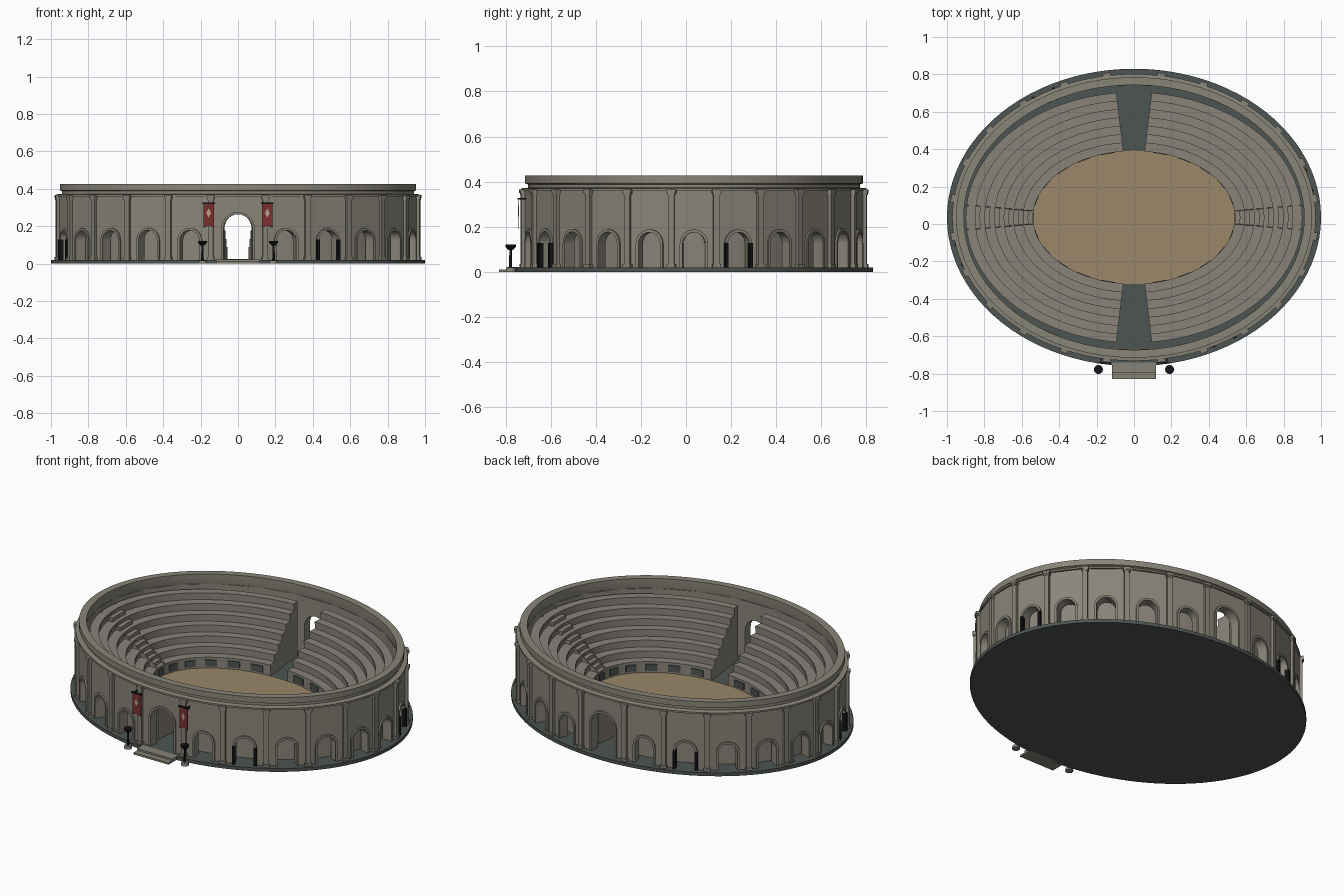
import bpy, bmesh, math
from mathutils import Vector

if "Cube" in bpy.data.objects:
    bpy.data.objects.remove(bpy.data.objects["Cube"])

CY = 0.035          # centre of the ellipse in y
FLOOR = 0.02        # top of the base plate


def material(name, rgb):
    m = bpy.data.materials.new(name)
    m.diffuse_color = (*rgb, 1)
    m.use_nodes = True
    m.node_tree.nodes["Principled BSDF"].inputs["Base Color"].default_value = m.diffuse_color
    return m


STONE = material("wall stone", (0.25, 0.235, 0.19))
TRIM = material("trim stone", (0.24, 0.225, 0.185))
SEAT = material("seat stone", (0.25, 0.23, 0.195))
DARK = material("dark paving", (0.075, 0.09, 0.083))
SAND = material("sand", (0.32, 0.245, 0.14))
IRON = material("black iron", (0.006, 0.006, 0.007))
RED = material("red cloth", (0.20, 0.028, 0.028))
PALE = material("pale emblem", (0.50, 0.36, 0.27))


def finish(bm, name, mat, smooth=False):
    bmesh.ops.remove_doubles(bm, verts=bm.verts, dist=1e-6)
    bmesh.ops.recalc_face_normals(bm, faces=bm.faces)
    me = bpy.data.meshes.new(name)
    bm.to_mesh(me)
    bm.free()
    me.materials.append(mat)
    ob = bpy.data.objects.new(name, me)
    bpy.context.collection.objects.link(ob)
    if smooth:
        me.polygons.foreach_set("use_smooth", [True] * len(me.polygons))
        me.set_sharp_from_angle(angle=math.radians(25))
    return ob


def pt(a, b, deg, z):
    t = math.radians(deg)
    return Vector((a * math.cos(t), CY + b * math.sin(t), z))


def prism(bm, front, back):
    f = [bm.verts.new(p) for p in front]
    k = [bm.verts.new(p) for p in back]
    bm.faces.new(f)
    bm.faces.new(k[::-1])
    n = len(f)
    for i in range(n):
        j = (i + 1) % n
        bm.faces.new((f[j], f[i], k[i], k[j]))


def sweep(bm, profile, d0=0, d1=360, n=96):
    """Sweep a closed (a, b, z) section round the ellipse."""
    full = d1 - d0 >= 360
    rows = [[bm.verts.new(pt(a, b, d0 + (d1 - d0) * i / n, z)) for a, b, z in profile]
            for i in range(n if full else n + 1)]
    m = len(profile)
    for i in range(n):
        r, s = rows[i], rows[(i + 1) % len(rows)]
        for j in range(m):
            k = (j + 1) % m
            bm.faces.new((r[j], s[j], s[k], r[k]))
    if not full:
        bm.faces.new(rows[0])
        bm.faces.new(rows[-1][::-1])


def disc(name, a, b, z0, z1, mat):
    bm = bmesh.new()
    prism(bm, [pt(a, b, i * 3.75, z1) for i in range(96)],
          [pt(a, b, i * 3.75, z0) for i in range(96)])
    return finish(bm, name, mat, True)


def box(bm, o, T, N, u0, u1, n0, n1, z0, z1):
    def quad(n):
        return [o + T * u + N * n + Vector((0, 0, z))
                for u, z in ((u0, z0), (u1, z0), (u1, z1), (u0, z1))]
    prism(bm, quad(n1), quad(n0))


def arch(r, spring, steps=14):
    """Arch outline in (u, z) from left foot to right foot."""
    pts = [(-r, FLOOR)]
    for i in range(steps + 1):
        t = math.pi * (1 - i / steps)
        pts.append((r * math.cos(t), spring + r * math.sin(t)))
    return pts + [(r, FLOOR)]


# base plate and arena floor
disc("base_plate", 1.0, 0.795, 0, FLOOR, DARK)
disc("arena_sand", 0.542, 0.357, 0.01, 0.024, SAND)

# outer wall: 24 flat bays, each with an arch, archivolt and pilaster
WA, WB, IA, IB, TOP = 0.967, 0.762, 0.917, 0.712, 0.366
wall, archivolts, pilasters, posts = (bmesh.new() for _ in range(4))


def edge_angle(k):
    shift = {5: 1.1, 6: -1.1 + 2.2, 17: -1.1, 18: 1.1}
    deg = 7.5 + 15 * k
    return deg + {5: -1.1, 6: 1.1, 17: -1.1, 18: 1.1}.get(k % 24, 0)


for k in range(24):                     # bay k is centred on 15 * k degrees
    d0, d1 = edge_angle(k - 1), edge_angle(k)
    P0, P1 = pt(WA, WB, d0, 0), pt(WA, WB, d1, 0)
    Q0, Q1 = pt(IA, IB, d0, 0), pt(IA, IB, d1, 0)
    L = (P1 - P0).length
    T = (P1 - P0) / L
    N = Vector((T.y, -T.x, 0))
    mid = (P0 + P1) / 2
    gate = k in (6, 18)
    r, spring = (0.077, 0.187) if gate else (0.03 + 0.1 * L, 0.125)
    ring = 0.013
    outline = [(-L / 2, FLOOR)] + arch(r, spring) + [(L / 2, FLOOR), (L / 2, TOP), (-L / 2, TOP)]
    up = Vector((0, 0, 1))
    prism(wall, [P0.lerp(P1, u / L + 0.5) + up * z for u, z in outline],
          [Q0.lerp(Q1, u / L + 0.5) + up * z for u, z in outline])
    band = arch(r + ring, spring) + arch(r, spring)[::-1]
    prism(archivolts, [mid + T * u + N * 0.009 + up * z for u, z in band],
          [mid + T * u - N * 0.004 + up * z for u, z in band])
    if k in (1, 8, 13, 20):             # iron posts beside four arches
        for s in (-1, 1):
            c = s * (r + ring / 2)
            box(posts, mid, T, N, c - 0.008, c + 0.008, -0.01, 0.016, FLOOR, 0.128)
    # pilaster at the far edge of the bay
    t = math.radians(d1)
    PN = Vector((math.cos(t) / WA, math.sin(t) / WB, 0)).normalized()
    PT = Vector((-PN.y, PN.x, 0))
    for w, d, z0, z1 in ((0.014, 0.014, FLOOR, TOP), (0.019, 0.019, FLOOR, 0.035),
                         (0.017, 0.017, 0.34, 0.35), (0.021, 0.02, 0.35, TOP)):
        box(pilasters, P1, PT, PN, -w, w, -0.015, d, z0, z1)
finish(wall, "outer_wall", STONE)
finish(archivolts, "archivolts", TRIM)
finish(pilasters, "pilasters", TRIM)
finish(posts, "iron_posts", IRON)

# cornice and attic
bm = bmesh.new()
sweep(bm, [(IA, IB, 0.36), (0.972, 0.767, 0.36), (0.972, 0.767, 0.37), (0.942, 0.737, 0.373),
           (0.942, 0.737, 0.388), (0.952, 0.75, 0.392), (0.952, 0.75, 0.427),
           (0.91, 0.708, 0.427), (0.91, 0.708, 0.39)])
finish(bm, "attic", STONE, True)

# seating: seven tiers with overhanging nosings, split by the gate passages
TIERS, Z0, RISE = 7, 0.09, 0.043


def seat(t, z):
    return (0.54 + 0.36 * t, 0.355 + 0.315 * t, z)


profile = [seat(1, FLOOR), seat(0.012, FLOOR)]
for i in range(TIERS):
    z = Z0 + i * RISE
    t = i / TIERS
    profile += [seat(t + 0.012, z - 0.012), seat(t, z - 0.012), seat(t, z),
                seat(t + 1 / TIERS + (0.012 if i < TIERS - 1 else 0), z)]
bm = bmesh.new()
for c in (0, 180):
    sweep(bm, profile, c - 84, c + 84, 48)
finish(bm, "seating", SEAT, True)

# stairs up the two ends
bm = bmesh.new()
for c in (0, 180):
    for i in range(TIERS - 1):
        z, t, e = Z0 + i * RISE, (i + 0.5) / TIERS, (i + 1.02) / TIERS
        sweep(bm, [seat(t, z - 0.002), seat(t, z + RISE / 2), seat(e, z + RISE / 2),
                   seat(e, z - 0.002)], c - 5.6, c + 5.6, 4)
    for s in (-5.6, 5.6):               # low kerbs along the stairs
        sweep(bm, [seat(0.01, Z0 - 0.01), seat(0.01, Z0 + 0.006), seat(0.99, Z0 + 6 * RISE + 0.006),
                   seat(0.99, Z0 + 6 * RISE - 0.01)], c + s - 0.25, c + s + 0.25, 1)
finish(bm, "end_stairs", SEAT)

# dark panels round the arena wall
bm = bmesh.new()
for k in range(24):
    if k not in (6, 18):
        sweep(bm, [(0.546, 0.361, 0.035), (0.537, 0.352, 0.035), (0.537, 0.352, 0.073),
                   (0.546, 0.361, 0.073)], 15 * k - 4, 15 * k + 4, 3)
finish(bm, "arena_wall_panels", DARK)

# front steps
X, Y = Vector((1, 0, 0)), Vector((0, 1, 0))
O = Vector((0, 0, 0))
bm = bmesh.new()
box(bm, O, X, Y, -0.117, 0.117, -0.83, -0.74, 0, 0.011)
box(bm, O, X, Y, -0.117, 0.117, -0.795, -0.74, 0.011, 0.022)
finish(bm, "front_steps", TRIM)


# banners and braziers on both sides of the front gate
def cone(bm, x, y, z0, z1, r0, r1, n=16):
    def circle(r, z):
        return [Vector((x + r * math.cos(i * math.tau / n), y + r * math.sin(i * math.tau / n), z))
                for i in range(n)]
    prism(bm, circle(r1, z1), circle(r0, z0))


cloth, emblem, rods, bowls, feet = (bmesh.new() for _ in range(5))
for s in (-1, 1):
    x = 0.157 * s

    def plate(bm, pts, y0, y1):
        prism(bm, [Vector((x + u, y0, z)) for u, z in pts], [Vector((x + u, y1, z)) for u, z in pts])
    plate(cloth, [(-0.028, 0.19), (0, 0.205), (0.028, 0.19), (0.028, 0.322), (-0.028, 0.322)], -0.744, -0.74)
    plate(emblem, [(0, 0.245), (0.013, 0.27), (0, 0.295), (-0.013, 0.27)], -0.746, -0.743)
    box(rods, O, X, Y, x - 0.034, x + 0.034, -0.747, -0.738, 0.32, 0.328)
    for u in (-0.02, 0.02):
        box(rods, O, X, Y, x + u - 0.003, x + u + 0.003, -0.74, -0.7, 0.321, 0.327)
    bx, by = 0.19 * s, -0.778
    cone(feet, bx, by, 0, 0.018, 0.023, 0.02)
    cone(bowls, bx, by, 0.018, 0.1, 0.007, 0.006)
    cone(bowls, bx, by, 0.096, 0.112, 0.01, 0.024)
    cone(bowls, bx, by, 0.112, 0.12, 0.024, 0.024)
finish(cloth, "banners", RED)
finish(emblem, "banner_emblems", PALE)
finish(rods, "banner_rods", IRON)
finish(bowls, "braziers", IRON, True)
finish(feet, "brazier_feet", TRIM, True)
